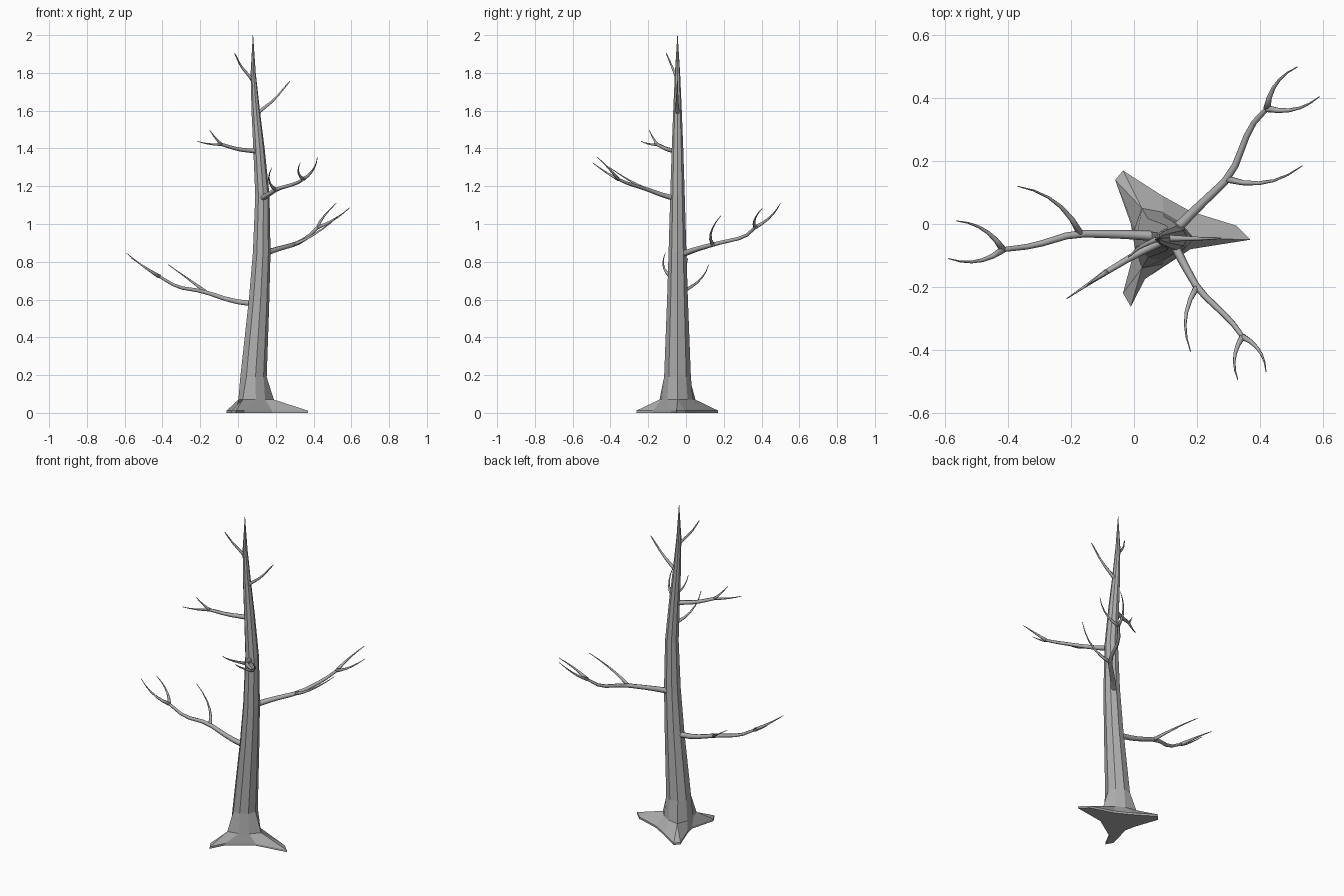
import bpy, bmesh, math
from mathutils import Vector

cube = bpy.data.objects.get("Cube")
if cube:
    bpy.data.objects.remove(cube, do_unlink=True)

# One bare grey wood colour
wood = bpy.data.materials.new("grey_wood")
wood.use_nodes = True
colour = (0.42, 0.42, 0.42, 1)
wood.diffuse_color = colour
bsdf = wood.node_tree.nodes["Principled BSDF"]
bsdf.inputs["Base Color"].default_value = colour
bsdf.inputs["Roughness"].default_value = 0.9


def loft(bm, rings):
    """Skin a list of equal rings and close both ends."""
    loops = [[bm.verts.new(point) for point in ring] for ring in rings]
    for low, high in zip(loops, loops[1:]):
        for i in range(len(low)):
            j = (i + 1) % len(low)
            bm.faces.new((low[i], low[j], high[j], high[i]))
    bm.faces.new(loops[0][::-1])
    bm.faces.new(loops[-1])


def finish(bm, name):
    """Weld the skin and turn it into a named wooden object."""
    bmesh.ops.remove_doubles(bm, verts=bm.verts[:], dist=0.0003)
    bmesh.ops.recalc_face_normals(bm, faces=bm.faces[:])
    mesh = bpy.data.meshes.new(name)
    bm.to_mesh(mesh)
    bm.free()
    mesh.materials.append(wood)
    obj = bpy.data.objects.new(name, mesh)
    bpy.context.collection.objects.link(obj)
    return obj


def tube(bm, points, start_radius, end_radius, sides=6):
    """Limb through a short list of points, thinning quickly at first."""
    last = len(points) - 1
    rings = []
    for i, point in enumerate(points):
        along = (points[min(i + 1, last)] - points[max(i - 1, 0)]).normalized()
        across = along.cross(Vector((0, 0, 1))).normalized()
        up = across.cross(along)
        radius = start_radius + (end_radius - start_radius) * (i / last) ** 0.7
        turns = [math.tau * k / sides for k in range(sides)]
        rings.append([point + radius * (math.cos(t) * across + math.sin(t) * up)
                      for t in turns])
    loft(bm, rings)


def soften(path):
    """Cut the corners of a path, keeping its ends."""
    soft = [path[0]]
    for a, b in zip(path, path[1:]):
        soft += [a.lerp(b, 0.2), a.lerp(b, 0.8)]
    return soft + [path[-1]]


def twig_path(start, end, side, steps=5):
    """Sagging arc that bows to the left (side 1) or right (side -1)."""
    chord = end - start
    bow = Vector((-chord.y, chord.x, 0)).normalized() * side * 0.22
    sag = Vector((0, 0, -0.08))
    control = (start + end) / 2 + (bow + sag) * chord.length
    return [start * (1 - t) ** 2 + control * 2 * t * (1 - t) + end * t * t
            for t in (k / steps for k in range(steps + 1))]


def branch(name, thickness, path, twigs=(), end_radius=0.002):
    """Main limb plus twigs, each given as (joint index, tip, bow side)."""
    bm = bmesh.new()
    path = [Vector(point) for point in path]
    tube(bm, soften(path), thickness, end_radius)
    for joint, tip, side in twigs:
        # Root each twig a little behind its joint so the fork looks webbed
        start = path[joint].lerp(path[joint - 1], 0.12)
        tube(bm, twig_path(start, Vector(tip), side), thickness * 0.6, 0.0015)
    obj = finish(bm, name)
    obj.data.shade_smooth()


# Trunk with three spreading roots: each root column is doubled so its tip is blunt
footprint = [(.37, -.05), (.325, -.005), (.18, .04), (.09, .09),
             (-.035, .17), (-.06, .14), (-.01, 0), (.005, -.07),
             (-.035, -.22), (-.01, -.263), (.035, -.175), (.18, -.08)]
angles = [math.radians(root + step) for root in (0, 120, 240) for step in (0, 0, 40, 80)]
middle = -0.045


def trunk_ring(height, centre, root_radius, valley_radius):
    ring = []
    for i, angle in enumerate(angles):
        radius = root_radius if i % 4 < 2 else valley_radius
        ring.append((centre + radius * math.cos(angle),
                     middle + radius * math.sin(angle), height))
    return ring


rings = [[(x, y, z) for x, y in footprint] for z in (0, 0.012)]
rings.append(trunk_ring(0.07, 0.08, 0.11, 0.083))
for height, centre, radius in [(.19, .08, .072), (.6, .11, .056), (.85, .124, .048),
                               (1.15, .128, .039), (1.4, .11, .031), (1.6, .093, .023),
                               (1.8, .08, .014), (2, .079, .001)]:
    rings.append(trunk_ring(height, centre, radius, radius))
trunk = bmesh.new()
loft(trunk, rings)
finish(trunk, "trunk_and_roots")

# Branches from the lowest to the highest
branch("low_left_branch", 0.019,
       [(.1, -.04, .575), (-.03, -.033, .592), (-.19, -.03, .645),
        (-.32, -.07, .665), (-.43, -.083, .73)],
       [(2, (-.37, .12, .785), -1), (4, (-.565, .01, .82), -1),
        (4, (-.59, -.11, .845), 1)], end_radius=0.007)
branch("back_right_branch", 0.019,
       [(.13, -.02, .84), (.2, .05, .865), (.31, .155, .895),
        (.37, .31, .93), (.43, .375, .99)],
       [(2, (.535, .185, 1.045), -1), (4, (.52, .5, 1.11), 1),
        (4, (.59, .405, 1.085), -1)], end_radius=0.007)
branch("front_right_branch", 0.017,
       [(.125, -.06, 1.135), (.16, -.13, 1.155), (.205, -.21, 1.185),
        (.31, -.31, 1.215), (.35, -.365, 1.24)],
       [(2, (.18, -.405, 1.3), -1), (4, (.33, -.495, 1.325), -1),
        (4, (.42, -.47, 1.355), 1)], end_radius=0.007)
branch("upper_left_branch", 0.016,
       [(.1, -.05, 1.385), (0, -.1, 1.395), (-.1, -.16, 1.425)],
       [(2, (-.215, -.238, 1.438), 0), (2, (-.15, -.195, 1.497), 0)], end_radius=0.008)
branch("top_right_twig", 0.014,
       [(.1, -.045, 1.585), (.195, -.047, 1.66), (.275, -.045, 1.757)])
branch("top_left_twig", 0.011,
       [(.075, -.047, 1.765), (.015, -.075, 1.835), (-.018, -.105, 1.905)])
